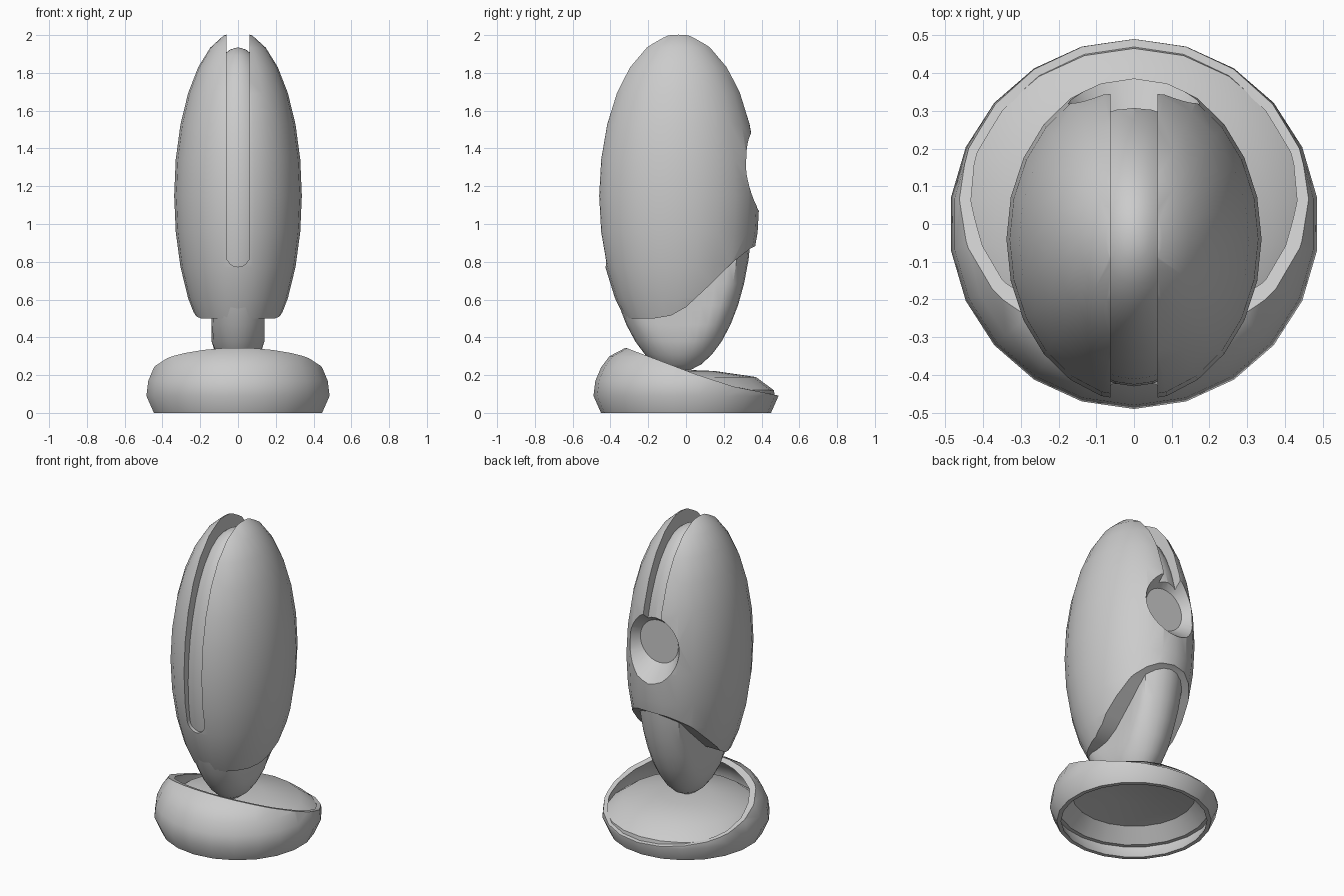
import bpy, bmesh, math
from mathutils import Matrix, Vector

cube = bpy.data.objects.get("Cube")
if cube:
    bpy.data.objects.remove(cube, do_unlink=True)

grey = bpy.data.materials.new("plain_grey")
grey.use_nodes = True
GREY = (0.6, 0.6, 0.6, 1)
grey.diffuse_color = GREY
grey.node_tree.nodes["Principled BSDF"].inputs["Base Color"].default_value = GREY


def make(name, bm, helper=False):
    bmesh.ops.recalc_face_normals(bm, faces=bm.faces)
    mesh = bpy.data.meshes.new(name)
    bm.to_mesh(mesh)
    bm.free()
    mesh.materials.append(grey)
    ob = bpy.data.objects.new(name, mesh)
    bpy.context.collection.objects.link(ob)
    ob.hide_render = helper
    return ob


def ellipsoid(name, centre, radii, segments, rings, half_width=None):
    bm = bmesh.new()
    bmesh.ops.create_uvsphere(bm, u_segments=segments, v_segments=rings, radius=1)
    for v in bm.verts:
        v.co = Vector(c + r * p for c, r, p in zip(centre, radii, v.co))
        if half_width:
            v.co.x = max(-half_width, min(half_width, v.co.x))
    return make(name, bm)


def prism(name, outline, place, depth):
    """Extrude a flat outline; place() maps (a, b, along) to a point."""
    bm = bmesh.new()
    start, end = depth
    face = bm.faces.new([bm.verts.new(place(a, b, start)) for a, b in outline])
    out = bmesh.ops.extrude_face_region(bm, geom=[face])
    move = Vector(place(0, 0, end)) - Vector(place(0, 0, start))
    bmesh.ops.translate(bm, vec=move, verts=[g for g in out["geom"] if isinstance(g, bmesh.types.BMVert)])
    return make(name, bm, True)


def lathe(name, profile, steps, closed):
    bm = bmesh.new()
    verts = [bm.verts.new((0, -r, z)) for r, z in profile]
    pairs = list(zip(verts, verts[1:]))
    if closed:
        pairs.append((verts[-1], verts[0]))
    edges = [bm.edges.new(p) for p in pairs]
    bmesh.ops.spin(bm, geom=verts + edges, cent=(0, 0, 0), axis=(0, 0, 1),
                   angle=math.tau, steps=steps, use_merge=True)
    bmesh.ops.remove_doubles(bm, verts=bm.verts, dist=0.0001)
    return make(name, bm)


def cut(ob, *cutters):
    bpy.context.view_layer.objects.active = ob
    for cutter in cutters:
        mod = ob.modifiers.new("cut", "BOOLEAN")
        mod.operation = "DIFFERENCE"
        mod.solver = "EXACT"
        mod.object = cutter
        bpy.ops.object.modifier_apply(modifier=mod.name)


def smooth(ob, degrees):
    for p in ob.data.polygons:
        p.use_smooth = True
    ob.data.set_sharp_from_angle(angle=math.radians(degrees))


side = lambda y, z, x: (x, y, z)
front = lambda x, z, y: (x, y, z)

# Egg-shaped outer shell and the narrow core inside it
shell = ellipsoid("outer_shell", (0, -0.04, 1.15), (0.338, 0.43, 0.87), 24, 14)
core = ellipsoid("inner_core", (0, -0.04, 1.075), (0.26, 0.39, 0.86), 32, 20, 0.14)

# Curved lower edge of the shell, rising to the back
hem = prism("hem_cutter", [(-0.8, 0.5), (-0.17, 0.5), (-0.08, 0.515), (0, 0.56), (0.15, 0.7),
                           (0.25, 0.8), (0.34, 0.87), (0.8, 1.1), (0.8, 0), (-0.8, 0)], side, (-1, 1))

# Groove with a rounded lower end in front, running over the top to the back
w = 0.062
arc = [math.pi + math.pi * i / 8 for i in range(9)]
groove = [(w * math.cos(a), 0.835 + w * math.sin(a)) for a in arc] + [(w, 2.3), (-w, 2.3)]
front_groove = prism("front_groove_cutter", groove, front, (-0.8, 0))
back_groove = prism("back_groove_cutter", [(-w, 1.35), (w, 1.35), (w, 2.3), (-w, 2.3)],
                    front, (-0.1, 0.8))

# Round dish with a sloping rim at the back
bm = bmesh.new()
bmesh.ops.create_cone(bm, cap_ends=True, segments=32, radius1=0.135, radius2=0.315, depth=0.22,
                      matrix=Matrix.Translation((0, 0.38, 1.3)) @ Matrix.Rotation(-math.pi / 2, 4, "X"))
dish = make("dish_cutter", bm, True)

cut(shell, hem, front_groove, back_groove, dish)
cut(core, dish)

# Hollow base bowl with an oblique opening
outer = [(0.45, 0), (0.49, 0.09), (0.48, 0.17), (0.45, 0.24), (0.405, 0.3), (0.31, 0.35)]
inner = [(r - 0.025, z - (0.02 if z > 0.2 else 0)) for r, z in reversed(outer)]
bowl = lathe("base_bowl", outer + inner, 22, True)
opening = prism("opening_cutter", [(-0.32, 0.345), (-0.1, 0.262), (0.05, 0.205), (0.25, 0.14),
                                   (0.6, 0.07), (0.6, 0.7), (-0.32, 0.7)], side, (-1, 1))
cut(bowl, opening)

# Shallow domed plate inside the bowl
plate = lathe("base_plate", [(0, 0.228), (0.15, 0.222), (0.37, 0.19), (0.465, 0.12), (0.47, 0.09),
                             (0.44, 0.09), (0.36, 0.17), (0.15, 0.205), (0, 0.21)], 22, False)

for ob, angle in ((shell, 30), (core, 40), (bowl, 35), (plate, 35)):
    smooth(ob, angle)

for helper in (hem, front_groove, back_groove, dish, opening):
    bpy.data.objects.remove(helper, do_unlink=True)
